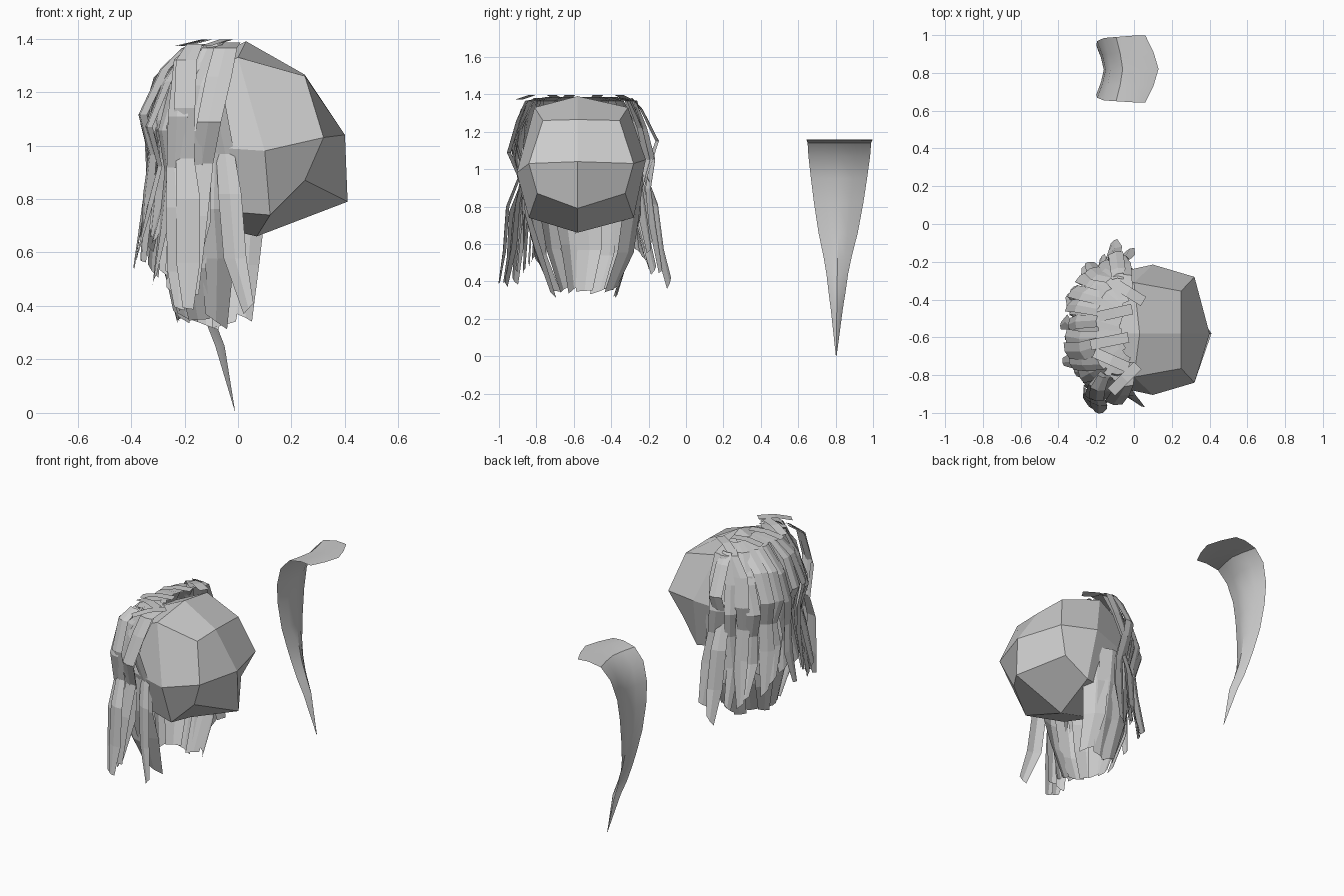
import bpy, random
from math import sin, cos, radians
from mathutils import Vector

if "Cube" in bpy.data.objects:
    bpy.data.objects.remove(bpy.data.objects["Cube"])

random.seed(11)


def make(name, verts, faces):
    me = bpy.data.meshes.new(name)
    me.from_pydata(verts, [], faces)
    me.update()
    ob = bpy.data.objects.new(name, me)
    bpy.context.collection.objects.link(ob)
    return ob


def grid_faces(rows, cols, base=0):
    return [(base + r * cols + c, base + r * cols + c + 1,
             base + (r + 1) * cols + c + 1, base + (r + 1) * cols + c)
            for r in range(rows - 1) for c in range(cols - 1)]


# Low-poly head: a middle ring, two side rings and two side centres
HY = -0.56
mid = [(.25, 1.265), (.40, 1.04), (.41, .79), (.07, .66),
       (-.18, .72), (-.29, .98), (-.22, 1.27), (.03, 1.39)]
side = [(.25, 1.26, .205), (.32, 1.03, .28), (.25, .87, .235), (.12, .74, .28),
        (-.12, .76, .22), (-.20, 1.0, .28), (-.18, 1.25, .22), (.0, 1.33, .25)]
hv = [(x, HY - .02, z) for x, z in mid]
hf = []
for s in (-1, 1):
    b = len(hv)
    hv += [(x, HY + s * y, z) for x, z, y in side] + [(.10, HY + s * .345, .98 if s < 0 else 1.05)]
    for i in range(8):
        j = (i + 1) % 8
        f = (i, j, b + j, b + i)
        hf.append(f if s > 0 else f[::-1])
    for c in (0, 2, 4, 6):
        f = (b + 8, b + (c - 1) % 8, b + c, b + c + 1)
        hf.append(f if s > 0 else f[::-1])
make("head", hv, hf)


# Hair ribbons: two facets wide, following a half-ellipse around the head;
# rows hold x radius, y radius, height, width and an angle factor
def ribbon(store, center, angle, rows, scale=1.0, end=None, wscale=1.0, sway=0.0, jit=.012):
    verts, faces = store
    base = len(verts)
    z1 = rows[-1][2]
    end = z1 if end is None else end
    tilt = random.uniform(-.6, .6)
    dz = random.uniform(-3, 3) * jit
    for k, (rx, ry, z, w, f) in enumerate(rows):
        a = angle * f
        t = Vector((sin(a), cos(a), 0))
        n = Vector((-cos(a), sin(a), 0))
        u = k / (len(rows) - 1)
        zz = z if z > .95 else .95 - (.95 - z) * (.95 - end) / (.95 - z1)
        if 1 < k < len(rows) - 1:
            zz += dz
        p = Vector((center[0] - rx * scale * cos(a), center[1] + ry * scale * sin(a), zz))
        p += t * (sway * u * u + random.uniform(-jit, jit)) + n * random.uniform(-jit, jit)
        w *= wscale
        d = (t + n * tilt * u).normalized() * w / 2
        slant = Vector((0, 0, .05 * tilt if k == len(rows) - 1 else 0))
        verts += [p - d - slant, p + n * w * .12, p + d + slant]
    faces += grid_faces(len(rows), 3, base)


outer = [(.04, .18, 1.385, .06, 1.1), (.16, .28, 1.365, .085, 1.08), (.27, .345, 1.25, .095, 1.0),
         (.325, .385, 1.08, .09, .97), (.29, .35, .93, .08, .96), (.31, .36, .77, .10, .98),
         (.35, .40, .54, .05, 1.0)]

# Outer hair layer: long at the sides, shorter over the back
store = ([], [])
N = 14
for i in range(N):
    u = 2 * i / (N - 1) - 1
    ribbon(store, (-.03, HY), radians(80 * u), outer, random.uniform(.97, 1.05),
           .62 - .18 * abs(u) + random.uniform(-.07, .06), random.uniform(.75, 1.05),
           (.08 if u < 0 else .04) * abs(u) + random.uniform(-.04, .04), .016)
make("outer_hair", *store)

# Under layer filling the gaps
store = ([], [])
N = 12
for i in range(N):
    u = 2 * i / (N - 1) - 1
    ribbon(store, (-.03, HY), radians(78 * u), outer, random.uniform(.86, .93),
           random.uniform(.45, .6) + .12 * (1 - abs(u)), 1.05,
           (.07 if u < 0 else .04) * abs(u) + random.uniform(-.03, .03))
make("under_hair", *store)

# Long side locks that flare outwards
store = ([], [])
flare = [(.05, .26, 1.38, .06, 1), (.20, .33, 1.32, .08, 1), (.27, .40, 1.14, .08, 1),
         (.27, .345, .95, .07, 1), (.27, .40, .80, .09, 1), (.27, .43, .56, .09, 1),
         (.27, .46, .39, .04, 1)]
ribbon(store, (-.09, HY), radians(88), flare)
ribbon(store, (-.14, HY), radians(-78), flare, .97)
ribbon(store, (-.12, HY), radians(-66), flare, 1.0)
ribbon(store, (-.09, HY), radians(-90), [(r[0], r[1] * .85, *r[2:]) for r in flare], sway=-.13)
make("side_locks", *store)

# Nape curtain, wide strips tapering inwards below the head
nape = [(.20, .30, .97, .15, 1), (.22, .29, .76, .15, 1), (.20, .25, .55, .13, 1),
        (.16, .17, .335, .09, 1)]
store = ([], [])
for i in range(10):
    ribbon(store, (-.07, -.55), radians(-86 + 23 * i), nape, random.uniform(.97, 1.04),
           random.uniform(.325, .36))
make("nape_hair", *store)

# Loose wisps lying on the crown
store = ([], [])
for x, y, dx, dy in ((-.10, -.47, .09, .02), (-.03, -.36, .08, -.05), (-.13, -.62, .10, .02),
                     (-.05, -.82, .07, .07), (-.12, -.72, .09, -.04)):
    b = len(store[0])
    p, d = Vector((x, y, 1.385)), Vector((dx, dy, .012))
    s = Vector((-dy, dx, 0)).normalized() * .028
    for k in (-1, 0, 1):
        q = p + d * k + Vector((0, 0, .012 if k == 0 else 0))
        store[0].extend([q - s, q + s])
    store[1].extend(grid_faces(3, 2, b))
make("crown_wisps", *store)

# Separate single lock: rows of centre x, z, half width, edge offset in x
lock = [(.13, 1.152, .178, -.07), (.04, 1.157, .176, -.05), (-.06, 1.14, .17, -.035),
        (-.125, 1.07, .165, -.035), (-.15, .95, .15, -.045), (-.16, .82, .132, -.04),
        (-.155, .66, .105, -.035), (-.14, .53, .075, -.03), (-.12, .44, .058, -.03),
        (-.085, .34, .045, -.035), (-.05, .25, .032, -.035), (-.01, .0, .002, 0)]
lv = []
for x, z, h, e in lock:
    for c in (-1, -.5, 0, .5, 1):
        lv.append((x + e * abs(c) ** 1.4, .803 + .1 * h + h * c, z))
ob = make("single_lock", lv, grid_faces(len(lock), 5))
bpy.context.view_layer.objects.active = ob
ob.select_set(True)
bpy.ops.object.shade_smooth_by_angle(angle=radians(30))
